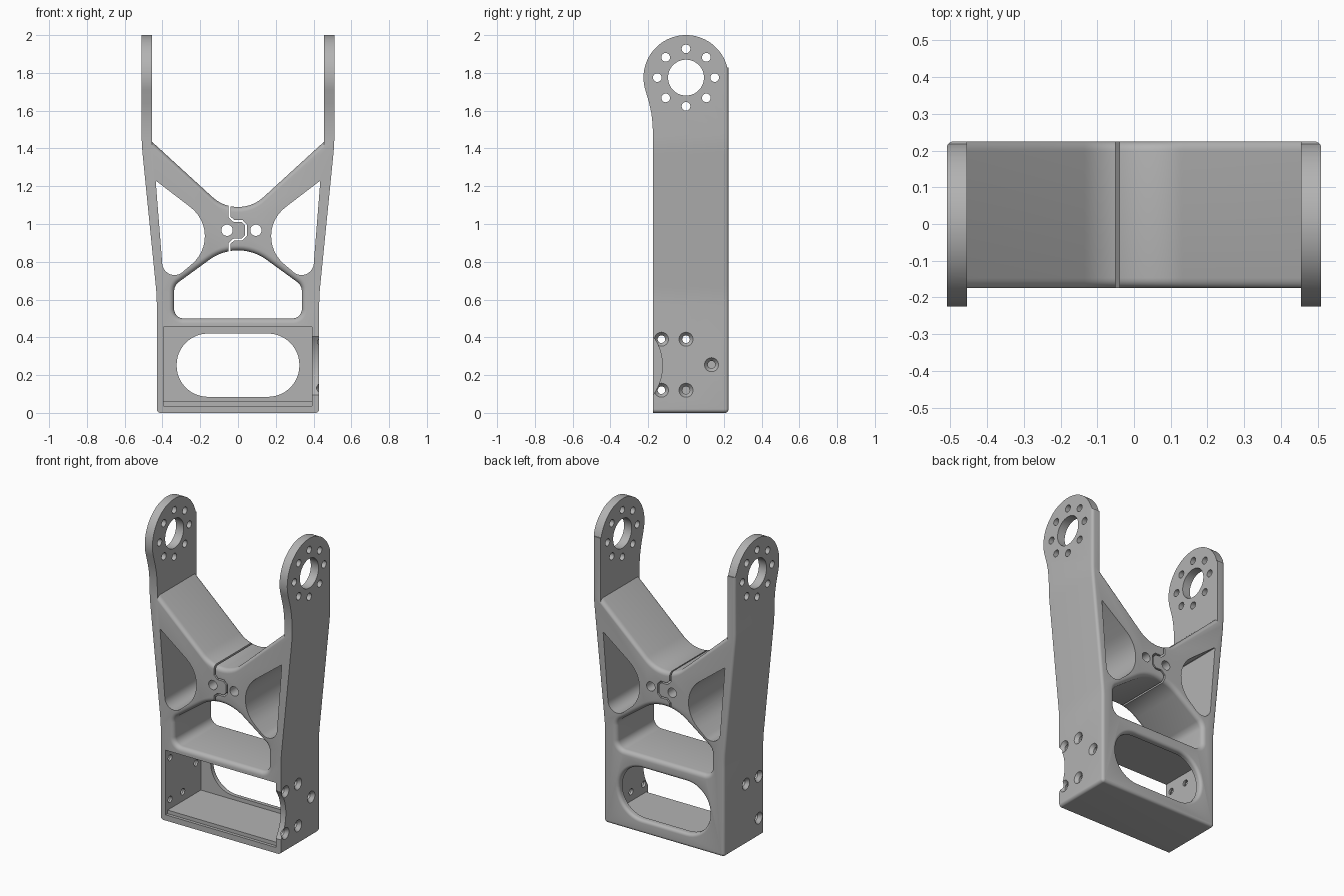
import bpy, bmesh
from math import sin, cos, pi, tan, radians
from mathutils import Vector

if "Cube" in bpy.data.objects:
    bpy.data.objects.remove(bpy.data.objects["Cube"])

FRONT, BACK = -0.175, 0.225


def rounded(corners, steps=12):
    """Closed counter-clockwise outline from (u, v, radius) corners."""
    out = []
    for i, (u, v, r) in enumerate(corners):
        p = Vector((u, v))
        a = (Vector(corners[i - 1][:2]) - p).normalized()
        b = (Vector(corners[(i + 1) % len(corners)][:2]) - p).normalized()
        if r == 0:
            out.append(p)
            continue
        half = a.angle(b) / 2
        centre = p + (a + b).normalized() * r / sin(half)
        start, end = p + a * r / tan(half) - centre, p + b * r / tan(half) - centre
        sweep = pi - 2 * half
        for k in range(steps + 1):
            t = k / steps
            out.append(centre + (start * sin((1 - t) * sweep) + end * sin(t * sweep)) / sin(sweep))
    return out


def circle(u, v, r, n=40):
    return [Vector((u + r * cos(2 * pi * k / n), v + r * sin(2 * pi * k / n))) for k in range(n)]


def offset(path, d, closed=True):
    """Move an outline sideways by d (outward for counter-clockwise)."""
    out, n = [], len(path)
    for i, p in enumerate(path):
        prev = path[i - 1] if closed or i > 0 else None
        nxt = path[(i + 1) % n] if closed or i < n - 1 else None
        e1 = (p - prev).normalized() if prev is not None else (nxt - p).normalized()
        e2 = (nxt - p).normalized() if nxt is not None else e1
        n1, n2 = Vector((e1.y, -e1.x)), Vector((e2.y, -e2.x))
        m = (n1 + n2).normalized()
        out.append(p + m * d / max(m.dot(n1), 0.3))
    return out


def loft(name, outline, sections, axis="y"):
    """Skin an outline through (depth, offset, drop) sections along an axis."""
    bm = bmesh.new()
    rings = []
    for depth, off, drop in sections:
        pts = offset(outline, off) if off else outline
        rings.append([bm.verts.new((p.x, depth, p.y - drop) if axis == "y" else (depth, p.x, p.y - drop))
                      for p in pts])
    n = len(outline)
    for r, s in zip(rings, rings[1:]):
        for i in range(n):
            bm.faces.new((r[i], r[(i + 1) % n], s[(i + 1) % n], s[i]))
    bm.faces.new(rings[0])
    bm.faces.new(rings[-1])
    bmesh.ops.recalc_face_normals(bm, faces=bm.faces)
    mesh = bpy.data.meshes.new(name)
    bm.to_mesh(mesh)
    bm.free()
    ob = bpy.data.objects.new(name, mesh)
    bpy.context.collection.objects.link(ob)
    return ob


def straight(a, b):
    return [(a, 0, 0), (b, 0, 0)]


def edge_round(f, face, inward, steps=5):
    """(depth, offset) pairs of a quarter round starting on a face."""
    angles = [k / steps * pi / 2 for k in range(steps + 1)]
    return [(face + inward * f * (1 - cos(a)), f * (1 - sin(a))) for a in angles]


def through_round(f, front=True, back=True):
    """Sections for an opening with softened rims on the front and back."""
    first = [(-0.4, f)] + edge_round(f, FRONT, 1) if front else [(-0.4, 0)]
    last = edge_round(f, BACK, -1)[::-1] + [(0.4, f)] if back else [(0.4, 0)]
    return first + last


def combine(target, tool, operation):
    mod = target.modifiers.new(operation.title(), "BOOLEAN")
    mod.operation, mod.solver, mod.object = operation, "EXACT", tool
    bpy.context.view_layer.objects.active = target
    bpy.ops.object.modifier_apply(modifier=mod.name)
    bpy.data.objects.remove(tool)


def cut(*args):
    combine(bracket, loft(*args), "DIFFERENCE")


# Body: tapered front outline with softened back edges
right = [(0.43, 0, 0.02), (0.43, 0.62, 1.0), (0.51, 1.42, 1.0), (0.51, 2.2, 0)]
outer = rounded(right + [(-u, v, r) for u, v, r in reversed(right)])
bracket = loft("bracket", outer,
               [(-0.3, 0, 0)] + [(d, -o, 0) for d, o in edge_round(0.018, BACK, -1)[::-1]])

# Side outline: round lug heads flaring forward from the straight legs
lug = Vector((0, 1.775))
side = [lug + 0.225 * Vector((cos(radians(a)), sin(radians(a)))) for a in range(14, 198, 3)]
side += [Vector(p) for p in ((-0.195, 1.64), (-0.183, 1.585), (-0.177, 1.53), (FRONT, 1.48),
                             (FRONT, -0.1), (0.3, -0.1), (0.3, 1.83))]
combine(bracket, loft("side_outline", side, straight(-0.8, 0.8), "x"), "INTERSECT")

# Gap between the arms, with a softened saddle
saddle = rounded([(-0.455, 2.3, 0), (-0.455, 1.435, 0), (0, 1.019, 0.2),
                  (0.455, 1.435, 0), (0.455, 2.3, 0)], 20)
cut("arm_gap", saddle, [(d, 0, o) for d, o in through_round(0.028)])

# Arched opening under the cross
arch = rounded([(-0.338, 0.5, 0.05), (0.338, 0.5, 0.05), (0.338, 0.675, 0.06),
                (0, 0.921, 0.256), (-0.338, 0.675, 0.06)])
cut("arch_opening", arch, [(d, o, 0) for d, o in through_round(0.028)])

# Rounded triangular windows on both sides
window = [(-0.391, 0.663, 0.065), (-0.061, 0.943, 0.193), (-0.436, 1.23, 0.003)]
cut("left_window", rounded(window), straight(-0.4, 0.4))
cut("right_window", rounded([(-u, v, r) for u, v, r in reversed(window)]), straight(-0.4, 0.4))

# Housing pocket open to the front, with a low front lip
pocket = rounded([(-0.395, 0.06, 0), (0.393, 0.06, 0), (0.393, 0.455, 0), (-0.395, 0.455, 0)])
cut("pocket", pocket, straight(-0.4, 0.185))
lip = rounded([(-0.395, 0.037, 0), (0.393, 0.037, 0), (0.393, 0.1, 0), (-0.395, 0.1, 0)])
cut("pocket_lip", lip, straight(-0.4, -0.155))

# Slot in the back wall
slot = rounded([(-0.325, 0.085, 0.166), (0.325, 0.085, 0.166),
                (0.325, 0.42, 0.166), (-0.325, 0.42, 0.166)])
cut("back_slot", slot, [(d, o, 0) for d, o in [(0, 0)] + through_round(0.02, front=False)[1:]])

# Finger notch in one side wall
cut("side_notch", circle(-0.39, 0.25, 0.265, 96), straight(0.35, 0.6), "x")

# Interlocking split through the centre of the cross
path = [Vector(p) for p in ((-0.045, 1.16), (-0.045, 1.037), (-0.022, 1.016), (0.022, 1.016),
                            (0.042, 0.995), (0.042, 0.939), (0.022, 0.918), (-0.022, 0.918),
                            (-0.045, 0.897), (-0.045, 0.78))]
split = offset(path, 0.005, False) + offset(path, -0.005, False)[::-1]
cut("split", split, straight(-0.4, 0.4))
for x in (-0.058, 0.095):
    cut("clamp_hole", circle(x, 0.967, 0.03), straight(-0.4, 0.4))

# Lug bores and bolt circles through both arms
cut("lug_bore", circle(lug.x, lug.y, 0.095, 64), straight(-0.8, 0.8), "x")
for k in range(8):
    a = k * pi / 4
    cut("lug_bolt", circle(0.152 * cos(a), lug.y + 0.152 * sin(a), 0.023, 24), straight(-0.8, 0.8), "x")

# Countersunk mounting holes in both side walls
for y, z in ((-0.13, 0.39), (0, 0.39), (-0.13, 0.12), (0, 0.12), (0.135, 0.255)):
    for s in (-1, 1):
        cut("mount_hole", circle(y, z, 0.02, 28),
            [(s * 0.3, 0, 0), (s * 0.408, 0, 0), (s * 0.43, 0.017, 0), (s * 0.5, 0.017, 0)], "x")

# Plain grey finish
grey = bpy.data.materials.new("grey_plastic")
grey.use_nodes = True
colour = (0.45, 0.45, 0.45, 1)
grey.diffuse_color = colour
grey.node_tree.nodes["Principled BSDF"].inputs["Base Color"].default_value = colour
bracket.data.materials.clear()
bracket.data.materials.append(grey)
for face in bracket.data.polygons:
    face.material_index = 0

bpy.ops.object.select_all(action="DESELECT")
bracket.select_set(True)
bpy.context.view_layer.objects.active = bracket
bpy.ops.object.shade_smooth_by_angle(angle=radians(30))
